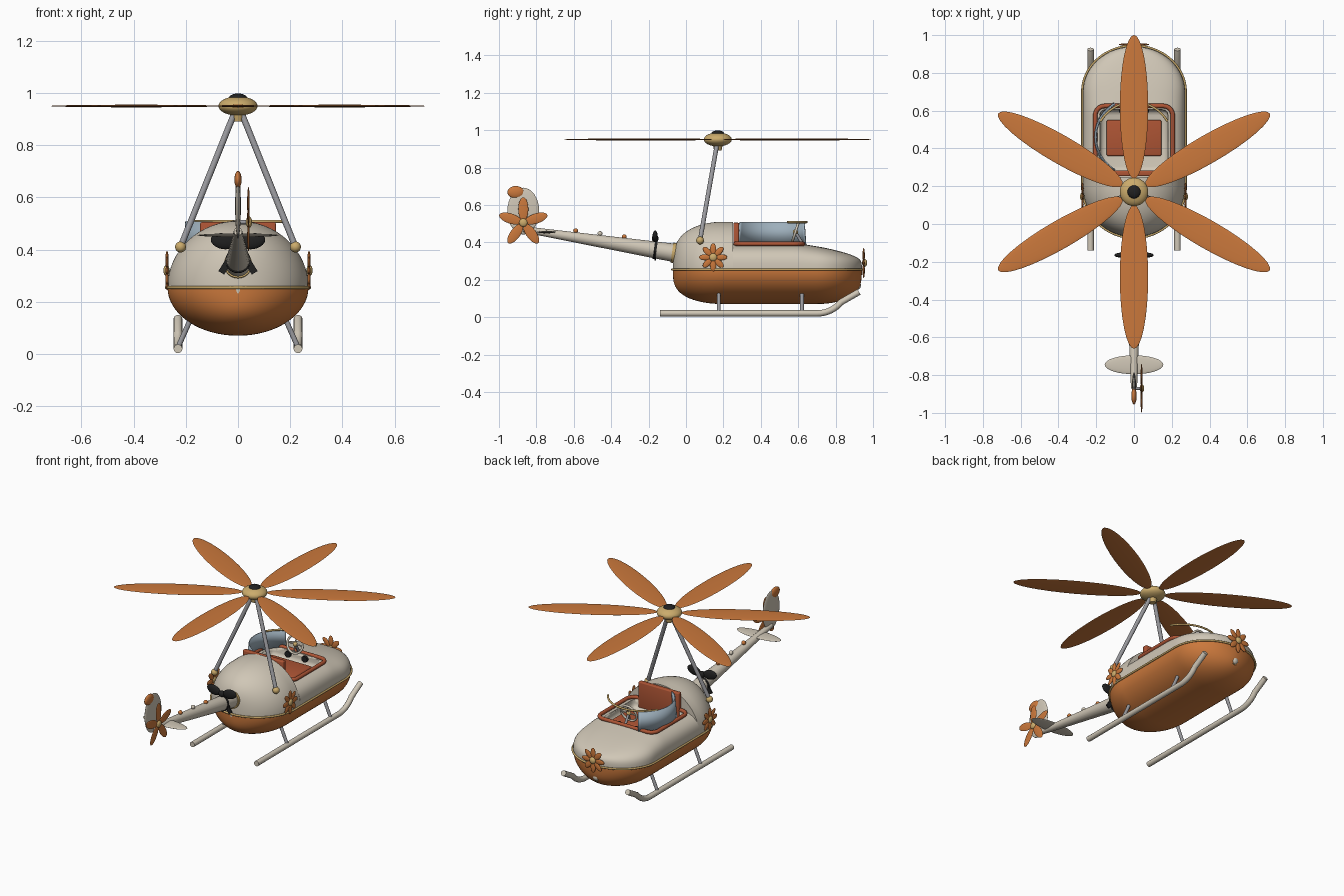
import bpy, bmesh, math
from math import sin, cos, pi, radians
from mathutils import Vector, Matrix

cube = bpy.data.objects.get("Cube")
if cube:
    bpy.data.objects.remove(cube, do_unlink=True)


def material(name, r, g, b):
    m = bpy.data.materials.new(name)
    m.use_nodes = True
    m.diffuse_color = (r, g, b, 1)
    m.node_tree.nodes["Principled BSDF"].inputs["Base Color"].default_value = (r, g, b, 1)
    return m


CREAM = material("cream", .63, .57, .47)
ORANGE = material("orange", .60, .19, .045)
RED = material("brick red", .42, .09, .035)
GOLD = material("gold", .60, .41, .15)
BLACK = material("black", .015, .015, .015)
GREY = material("metal grey", .32, .32, .34)
GLASS = material("pale blue glass", .34, .43, .50)


def finish(name, bm, *mats):
    bmesh.ops.recalc_face_normals(bm, faces=bm.faces)
    me = bpy.data.meshes.new(name)
    bm.to_mesh(me)
    bm.free()
    me.shade_smooth()
    me.set_sharp_from_angle(angle=radians(40))
    ob = bpy.data.objects.new(name, me)
    bpy.context.collection.objects.link(ob)
    for m in mats:
        me.materials.append(m)
    return ob


def ball(name, loc, size, mat, turn=Matrix()):
    bm = bmesh.new()
    bmesh.ops.create_uvsphere(bm, u_segments=32, v_segments=16, radius=1,
                              matrix=Matrix.Translation(loc) @ turn @ Matrix.Diagonal((*size, 1)))
    return finish(name, bm, mat)


def rod(name, a, b, r1, r2, mat):
    a, b = Vector(a), Vector(b)
    turn = (b - a).to_track_quat('Z', 'Y').to_matrix().to_4x4()
    bm = bmesh.new()
    bmesh.ops.create_cone(bm, cap_ends=True, segments=24, radius1=r1, radius2=r2, depth=(b - a).length,
                          matrix=Matrix.Translation((a + b) / 2) @ turn)
    return finish(name, bm, mat)


def box(name, loc, size, mat, bevel=0.0, turn=Matrix()):
    bm = bmesh.new()
    bmesh.ops.create_cube(bm, size=1, matrix=Matrix.Translation(loc) @ turn @ Matrix.Diagonal((*size, 1)))
    if bevel:
        bmesh.ops.bevel(bm, geom=bm.edges[:], offset=bevel, segments=3, affect='EDGES', profile=.5)
    return finish(name, bm, mat)


def tube(name, points, r, mat, closed=False):
    cu = bpy.data.curves.new(name, 'CURVE')
    cu.dimensions = '3D'
    cu.bevel_depth, cu.bevel_resolution, cu.use_fill_caps = r, 4, True
    sp = cu.splines.new('POLY')
    sp.points.add(len(points) - 1)
    for p, co in zip(sp.points, points):
        p.co = (*co, 1)
    sp.use_cyclic_u = closed
    cu.materials.append(mat)
    ob = bpy.data.objects.new(name, cu)
    bpy.context.collection.objects.link(ob)


def petals(name, centre, turn, count, inner, outer, width, thick, mat):
    # Ring of flat oval petals in the local XY plane, the first along +Y
    for i in range(count):
        t = turn @ Matrix.Rotation(2 * pi * i / count, 4, 'Z')
        mid = Vector(centre) + t @ Vector((0, (inner + outer) / 2, 0))
        ball(f"{name}_{i + 1}", mid, (width, (outer - inner) / 2, thick), mat, t)


# Hull: lofted oval sections, orange below the belt
BELT, W, REAR, FRONT = .255, .27, .20, .70


def roundness(y):
    if y < REAR:
        t = (REAR - y) / .27
    else:
        t = max(0, (y - FRONT) / .24)
    return math.sqrt(max(0, 1 - t * t))


def hull(name, y0, y1, top, power, steps=40, n=64):
    bm = bmesh.new()
    rings = []
    for s in range(steps + 1):
        y = y0 + (y1 - y0) * (1 - cos(pi * s / steps)) / 2
        f = max(roundness(y), .03)
        ring = []
        for k in range(n):
            c, q = cos(2 * pi * k / n), sin(2 * pi * k / n)
            if q >= 0:
                e = 2 / power
                x, z = math.copysign(abs(c) ** e, c), top(y, f) * q ** e
            else:
                x, z = c, .185 * f ** .6 * q
            ring.append(bm.verts.new((x * W * f, y, BELT + z)))
        rings.append(ring)
    for a, b in zip(rings, rings[1:]):
        for k in range(n):
            face = bm.faces.new((a[k], a[(k + 1) % n], b[(k + 1) % n], b[k]))
            face.material_index = int(k >= n // 2)
    for ring in (rings[0], rings[-1]):
        bm.faces.new(ring)
    return finish(name, bm, CREAM, ORANGE)


hull("rear_hull", -.07, .25, lambda y, f: .255 * f ** .6, 2)
front = hull("front_hull", .25, .94,
             lambda y, f: (.14 - .05 * max(0, y - .6) / .3) * f ** .4, 3.2)

# Cockpit opening
cutter = box("cockpit_cutter", (0, .44, .44), (.36, .33, .22), CREAM, .03)
cutter.hide_render = True
cut = front.modifiers.new("cockpit", 'BOOLEAN')
cut.operation, cut.object, cut.solver = 'DIFFERENCE', cutter, 'EXACT'
bpy.context.view_layer.objects.active = front
bpy.ops.object.modifier_apply(modifier=cut.name)
bpy.data.objects.remove(cutter, do_unlink=True)

belt = []
for i in range(96):
    a = 2 * pi * i / 96
    y = FRONT + .244 * sin(a) if sin(a) >= 0 else REAR + .274 * sin(a)
    belt.append((.274 * cos(a), y, BELT))
tube("belt_trim", belt, .006, GOLD, True)

# Cockpit rim, seat and dashboard
rim = []
for sx, sy, a0 in ((1, 1, 0), (-1, 1, 90), (-1, -1, 180), (1, -1, 270)):
    for i in range(7):
        a = radians(a0 + 15 * i)
        rim.append((sx * .155 + .05 * cos(a), .445 + sy * .13 + .05 * sin(a), .392))
tube("cockpit_rim", rim, .012, RED, True)
box("seat_back", (0, .268, .42), (.29, .03, .17), RED, .006)
box("seat_cushion", (0, .455, .345), (.29, .19, .04), RED, .008)
for s in (-1, 1):
    rod("dashboard_dial", (s * .06, .605, .37), (s * .06, .59, .37), .02, .02, BLACK)

# Windscreen and its gold rail
bm = bmesh.new()
rows = [[bm.verts.new((r * cos(radians(a)), .46 + r * sin(radians(a)), z)) for a in range(120, 241, 5)]
        for r, z in ((.212, .385), (.202, .508))]
for i in range(len(rows[0]) - 1):
    bm.faces.new((rows[0][i], rows[0][i + 1], rows[1][i + 1], rows[1][i]))
glass = finish("windscreen", bm, GLASS)
glass.modifiers.new("thickness", 'SOLIDIFY').thickness = .006
tube("windscreen_rail", [(.205 * cos(radians(a)), .44 + .205 * sin(radians(a)), .508)
                         for a in range(30, 151, 5)], .006, GOLD)

# Steering wheel
tilt = Matrix.Translation((0, .585, .455)) @ Matrix.Rotation(radians(72), 4, 'X')
ring = [tilt @ Vector((.055 * cos(pi * i / 16), .055 * sin(pi * i / 16), 0)) for i in range(32)]
tube("steering_wheel", ring, .007, CREAM, True)
for i in range(0, 32, 8):
    rod("wheel_spoke", tilt.translation, ring[i], .004, .004, CREAM)
rod("steering_column", tilt.translation, (0, .63, .38), .008, .008, GREY)
ball("wheel_hub", tilt.translation, (.014, .014, .014), GOLD)

# Main rotor
petals("rotor_blade", (0, .17, .95), Matrix(), 6, .07, .83, .075, .005, ORANGE)
ball("rotor_hub", (0, .17, .95), (.075, .075, .037), GOLD)
ball("rotor_cap", (0, .17, .98), (.035, .035, .018), BLACK)
rod("rotor_collar", (0, .17, .89), (0, .17, .93), .02, .028, GOLD)

# Struts, skids and side flowers, mirrored
sideways = Matrix.Rotation(pi / 2, 4, 'Y') @ Matrix.Rotation(pi / 2, 4, 'Z')
for s, side in ((1, "left"), (-1, "right")):
    rod(f"{side}_strut", (s * .22, .075, .41), (s * .015, .165, .92), .012, .012, GREY)
    ball(f"{side}_strut_joint", (s * .22, .075, .41), (.021, .021, .021), GOLD)
    path = [(s * .23, -.14, .02)]
    path += [(s * .23, .70 + .17 * sin(radians(a)), .19 - .17 * cos(radians(a))) for a in range(0, 51, 5)]
    path.append((s * .23, .925, .135))
    tube(f"{side}_skid", path, .017, CREAM)
    for y in (.175, .62):
        rod(f"{side}_skid_leg", (s * .23, y, .025), (s * .17, y, .16), .01, .01, GREY)
    rod(f"{side}_step", (s * .215, .6, .152), (s * .215, .7, .152), .006, .006, GREY)
    petals(f"{side}_flower_petal", (s * .272, .145, .32), sideways, 8, .012, .075, .016, .006, ORANGE)
    ball(f"{side}_flower_centre", (s * .274, .145, .32), (.012, .021, .021), GOLD)

# Nose flower and lamp
upright = Matrix.Rotation(pi / 2, 4, 'X')
petals("nose_flower_petal", (0, .95, .29), upright, 8, .012, .08, .017, .006, ORANGE)
ball("nose_flower_centre", (0, .955, .29), (.021, .014, .021), GOLD)
ball("nose_lamp", (0, .915, .17), (.024, .02, .024), CREAM)
rod("nose_lamp_ring", (0, .90, .17), (0, .918, .17), .028, .028, GOLD)

# Tail boom with studs
rod("tail_boom", (0, -.04, .34), (0, -.87, .47), .05, .016, CREAM)
rod("boom_collar", (0, -.035, .339), (0, -.075, .345), .054, .054, GOLD)
for y, z, m in ((-.33, .43, ORANGE), (-.46, .447, CREAM), (-.59, .462, ORANGE)):
    ball("boom_stud", (0, y, z), (.013, .013, .013), m)

# Ribbon bow around the boom
for s in (-1, 1):
    ball("bow_loop", (s * .057, -.165, .432), (.048, .014, .03), BLACK, Matrix.Rotation(-s * .2, 4, 'Y'))
    box("bow_tail", (s * .043, -.165, .345), (.026, .008, .08), BLACK, 0, Matrix.Rotation(-s * .55, 4, 'Y'))
ball("bow_knot", (0, -.165, .42), (.02, .018, .02), BLACK)
rod("bow_band", (0, -.158, .357), (0, -.172, .359), .048, .048, BLACK)

# Tail fin, tailplane and tail rotor
ball("tail_fin", (0, -.87, .567), (.011, .085, .125), CREAM)
ball("fin_tip", (0, -.91, .668), (.014, .045, .033), ORANGE)
ball("tailplane", (0, -.745, .455), (.155, .05, .007), CREAM)
petals("tail_rotor_petal", (.04, -.87, .505), sideways, 5, .01, .135, .027, .005, ORANGE)
ball("tail_rotor_centre", (.042, -.87, .505), (.012, .022, .022), GOLD)
rod("tail_rotor_shaft", (0, -.87, .505), (.04, -.87, .505), .008, .008, GREY)
